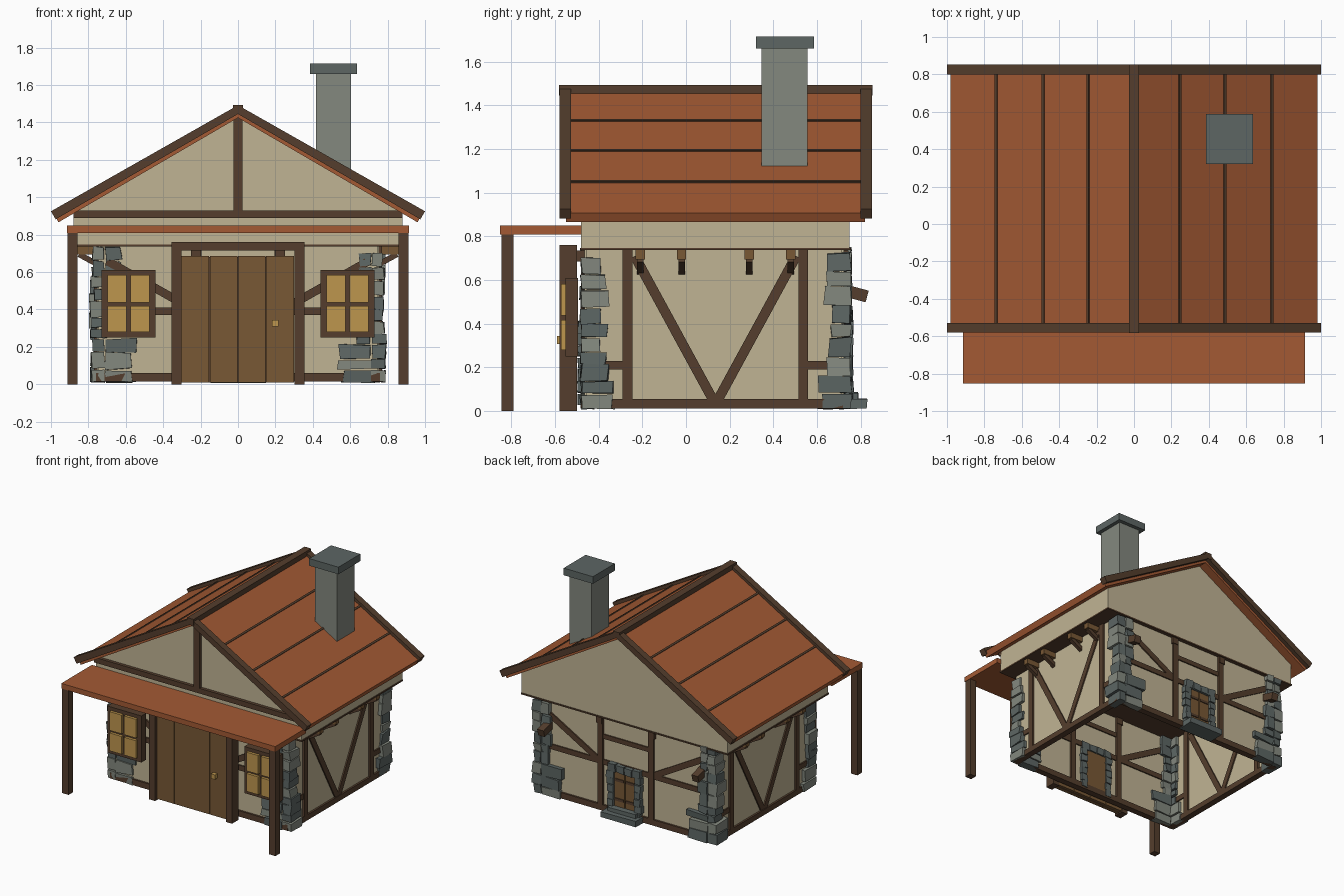
import bpy, bmesh, random
from mathutils import Vector as V

if "Cube" in bpy.data.objects:
    bpy.data.objects.remove(bpy.data.objects["Cube"])

random.seed(4)


def material(name, r, g, b):
    m = bpy.data.materials.new(name)
    m.diffuse_color = (r, g, b, 1)
    m.use_nodes = True
    m.node_tree.nodes["Principled BSDF"].inputs["Base Color"].default_value = m.diffuse_color
    return m


WALL = material("plaster", .53, .456, .296)
WOOD = material("dark_wood", .089, .048, .026)
DOOR = material("door_wood", .188, .098, .036)
ROOF = material("roof_red", .366, .102, .034)
GOLD = material("warm_glass", .515, .305, .076)
GREY = material("stone", .227, .246, .209)
SLATE = material("dark_stone", .109, .133, .127)


class Part:
    """Collects boxes, struts and prisms into one object."""

    def __init__(self, name, mat):
        self.name, self.mat, self.bm = name, mat, bmesh.new()

    def loft(self, ring_a, ring_b):
        a = [self.bm.verts.new(p) for p in ring_a]
        b = [self.bm.verts.new(p) for p in ring_b]
        n = len(a)
        self.bm.faces.new(a)
        self.bm.faces.new(b)
        for i in range(n):
            self.bm.faces.new((a[i], a[(i + 1) % n], b[(i + 1) % n], b[i]))

    def box(self, x0, x1, y0, y1, z0, z1, jit=0):
        def j():
            return random.uniform(-jit, jit)
        rings = [[(x + j(), y + j(), max(0, z + j())) for x, y in
                  ((x0, y0), (x1, y0), (x1, y1), (x0, y1))] for z in (z0, z1)]
        self.loft(*rings)

    def prism(self, pts, y0, y1):
        self.loft([(x, y0, z) for x, z in pts], [(x, y1, z) for x, z in pts])

    def strut(self, a, b, w, d, normal):
        a, b, n = V(a), V(b), V(normal)
        v = n.cross((b - a).normalized()) * w / 2
        n = n * d / 2
        offs = (v + n, v - n, -v - n, -v + n)
        self.loft([a + o for o in offs], [b + o for o in offs])

    def done(self):
        bmesh.ops.recalc_face_normals(self.bm, faces=self.bm.faces)
        me = bpy.data.meshes.new(self.name)
        self.bm.to_mesh(me)
        self.bm.free()
        me.materials.append(self.mat)
        bpy.context.collection.objects.link(bpy.data.objects.new(self.name, me))


SIDES = (-1, 1)
YF, YB, XW = -.455, .715, .745      # wall centre planes

# Thin lower walls, open underneath
p = Part("lower_walls", WALL)
for y in (YF, YB):
    p.box(-XW, XW, y - .01, y + .01, .02, .74)
for s in SIDES:
    p.box(s * XW - .01, s * XW + .01, YF, YB, .02, .74)
p.done()

# Overhanging upper storey with gables
p = Part("upper_storey", WALL)
p.prism([(-.88, .745), (.88, .745), (.88, .922), (0, 1.425), (-.88, .922)], -.48, .75)
p.done()
p = Part("wall_plate", WOOD)
p.box(-.885, .885, -.485, .755, .737, .748)
p.done()

# Half-timber framing, front and back walls
p = Part("front_and_back_timbers", WOOD)
N = (0, 1, 0)
for y in (YF, YB):
    p.box(-.76, .76, y - .025, y + .025, .015, .06)
    p.box(-.72, .72, y - .02, y + .02, .37, .41)
    p.box(-.22, .22, y - .02, y + .02, .57, .605)
    for s in SIDES:
        p.box(s * .195, s * .24, y - .025, y + .025, .05, .74)
        p.strut((s * .24, y, .40), (s * .70, y, .66), .045, .04, N)
        p.box(s * .2, s * .25, y - .06, y + .03, .685, .735)
p.done()

# Half-timber framing, side walls
p = Part("side_timbers", WOOD)
N = (1, 0, 0)
for s in SIDES:
    x = s * XW
    p.box(x - .025, x + .025, -.46, .72, .012, .055)
    for m in SIDES:
        def yy(t):                  # mirror about the wall centre
            return .135 + m * t
        p.box(x - .025, x + .025, yy(.38), yy(.425), .05, .74)
        p.strut((x, yy(.37), .71), (x, yy(.005), .04), .045, .04, N)
        p.box(x - .02, x + .02, yy(.42), yy(.56), .19, .23)
p.done()

# Joist ends with diagonal braces under the overhang
p = Part("joist_ends", DOOR)
q = Part("joist_braces", WOOD)
for s in SIDES:
    for y in (-.21, -.02, .29, .48):
        p.box(s * .72, s * .865, y - .021, y + .021, .695, .737)
        q.strut((s * .85, y, .695), (s * .74, y, .635), .03, .03, (0, 1, 0))
for s in SIDES:                     # beam stubs on the back corners
    q.strut((s * .66, .70, .56), (s * .66, .83, .525), .055, .055, (1, 0, 0))
p.done()
q.done()

# Stone quoins on the four corners, wider near the ground
light, dark = Part("light_quoins", GREY), Part("dark_quoins", SLATE)
for sx in SIDES:
    for sy, yc in ((-1, -.48), (1, .755)):
        z = .012
        while z < .70:
            h = min(random.uniform(.055, .095), .75 - z)
            wx = random.uniform(.12, .16) + (.09 if z < .2 else 0)
            wy = random.uniform(.085, .125) + (.04 if z < .1 else 0)
            out = random.uniform(-.012, .012)
            a = random.choice((light, dark))
            a.box(sx * (.78 + out), sx * .715, yc, yc - sy * wy, z, z + h - .006, .006)
            b = random.choice((light, dark))
            cut = z + h * random.uniform(.85, 1)
            b.box(sx * .71, sx * (.78 - wx), yc + sy * out * .5, yc - sy * .06,
                  z, cut, .007)
            z += h
light.done()
dark.done()

# Roof slabs, battens, barge boards and ridge
slab, batten, barge = Part("roof_slabs", ROOF), Part("roof_seams", WOOD), Part("barge_boards", WOOD)
for s in SIDES:
    slab.prism([(0, 1.425), (s * .96, .866), (s * .98, .908), (0, 1.47)], -.55, .82)
    for x in (.245, .485, .735):
        z = 1.47 - .573 * x
        batten.strut((s * x, -.54, z), (s * x, .81, z), .014, .014, V((s * .5, 0, .87)))
    for y in (-.58, .80):
        barge.prism([(0, 1.445), (s * .975, .882), (s * 1.0, .925), (0, 1.492)], y, y + .052)
barge.box(-.028, .028, -.582, .854, 1.445, 1.493)
slab.done()
batten.done()
barge.done()

# Front gable timbers
p = Part("gable_timbers", WOOD)
p.box(-.88, .88, -.505, -.47, .89, .93)
p.box(-.025, .025, -.505, -.47, .92, 1.43)
p.done()

# Chimney
p = Part("chimney_stack", GREY)
p.box(.418, .605, .345, .557, 1.05, 1.665)
p.done()
p = Part("chimney_cap", SLATE)
p.box(.385, .635, .32, .587, 1.66, 1.715)
p.done()

# Porch
p = Part("porch_roof", ROOF)
p.box(-.915, .915, -.852, -.478, .81, .85)
p.done()
p = Part("porch_posts", WOOD)
for s in SIDES:
    p.box(s * .858, s * .912, -.845, -.79, 0, .812)
p.done()

# Big front door
p = Part("door_frame", WOOD)
for s in SIDES:
    p.box(s * .302, s * .355, -.58, -.50, 0, .72)
p.box(-.355, .355, -.58, -.50, .715, .76)
p.box(-.30, .30, -.535, -.52, .01, .68)
p.done()
p = Part("door_planks", DOOR)
for i in range(4):
    p.box(-.302 + i * .151, -.154 + i * .151, -.56, -.505, .01, .685)
p.done()
p = Part("door_knob", GOLD)
p.box(.182, .216, -.59, -.555, .308, .344)
p.done()

# Front windows
p, q = Part("window_frames", WOOD), Part("window_panes", GOLD)
for s in SIDES:
    c = s * .585
    p.box(c - .145, c + .145, -.552, -.495, .25, .61)
    for m in SIDES:
        for z0, z1 in ((.28, .418), (.438, .583)):
            q.box(c + m * .011, c + m * .113, -.573, -.54, z0, z1)
p.done()
q.done()

# Stone-framed hatches in the back wall and behind the front door
frame, panel, bars = Part("hatch_stones", SLATE), Part("hatch_leaves", DOOR), Part("hatch_bars", WOOD)
for y0, y1 in ((.69, .765), (-.495, -.425)):
    for s in SIDES:
        for i in range(6):
            w = random.uniform(.045, .06)
            frame.box(s * .09, s * (.09 + w), y0, y1, .03 + i * .055, .08 + i * .055, .004)
    for i in range(4):
        frame.box(-.14 + i * .07, -.076 + i * .07, y0, y1, .355, .41, .004)
for s in SIDES:
    panel.box(s * .003, s * .09, .70, .745, .06, .355)
    for z in (.13, .28):
        bars.box(s * .01, s * .08, .74, .752, z, z + .02)
panel.box(-.09, .09, -.47, -.435, .03, .355)
frame.box(-.15, .15, .70, .83, .01, .055, .003)
frame.box(-.12, .12, .70, .79, .05, .085, .003)
for part in (frame, panel, bars):
    part.done()
